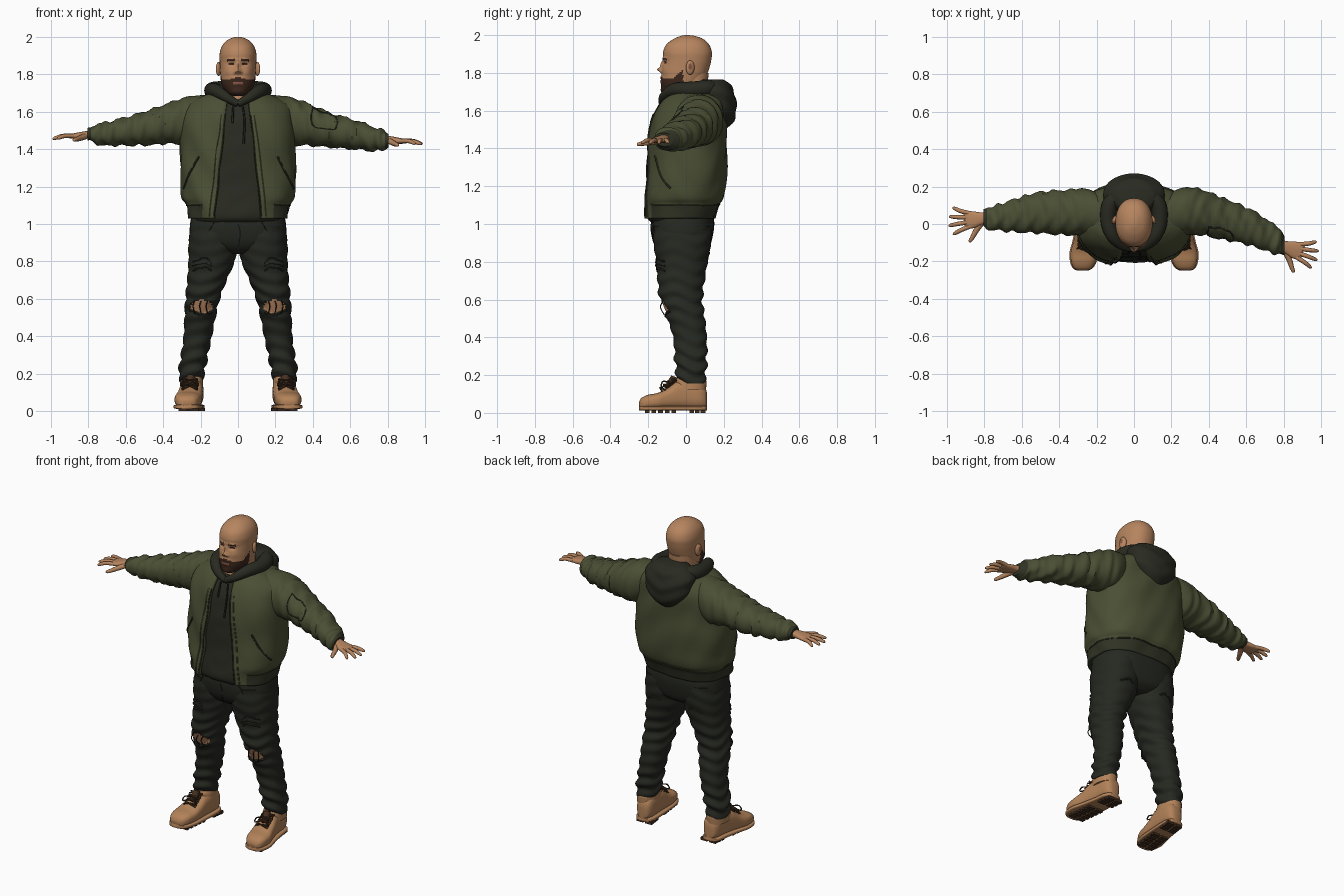
import bpy, bmesh
from math import sin, cos, asin, tau, exp
from mathutils import Vector, Matrix
from mathutils.bvhtree import BVHTree

if bpy.data.objects.get("Cube"):
    bpy.data.objects.remove(bpy.data.objects["Cube"])

X, Y, Z = Vector((1, 0, 0)), Vector((0, 1, 0)), Vector((0, 0, 1))
AXES = {"z": (X, Y, Z), "x": (Y, Z, X), "y": (X, Z, Y)}
SIDES = {"left": Matrix(), "right": Matrix.Scale(-1, 4, X)}


def material(name, *rgb):
    m = bpy.data.materials.new(name)
    m.use_nodes = True
    m.diffuse_color = (*rgb, 1)
    m.node_tree.nodes["Principled BSDF"].inputs["Base Color"].default_value = (*rgb, 1)
    return m


SKIN = material("skin", .47, .235, .115)
LIP = material("lips", .24, .09, .055)
HAIR = material("dark brown hair", .045, .02, .012)
GREEN = material("olive jacket", .07, .078, .034)
RIB = material("dark olive ribbing", .03, .033, .018)
HOODIE = material("charcoal hoodie", .022, .023, .015)
DENIM = material("black denim", .019, .021, .015)
TAN = material("tan leather", .45, .225, .1)
LACE = material("brown lace", .06, .03, .015)


def spline(rows, steps):
    """Smooth interpolation through rows of numbers."""
    rows = [Vector(r) for r in rows]
    ext = [rows[0]] + rows + [rows[-1]]
    out = []
    for a, b, c, d in zip(ext, ext[1:], ext[2:], ext[3:]):
        for i in range(steps):
            t = i / steps
            out.append(b + (c - a) * (t / 2) + (a * 2 - b * 5 + c * 4 - d) * (t * t / 2)
                       + (b * 3 - a - c * 3 + d) * (t ** 3 / 2))
    return out + [rows[-1]]


def finish(name, bm, mats, paint=None):
    me = bpy.data.meshes.new(name)
    bm.normal_update()
    for f in bm.faces:
        f.smooth = True
        if paint:
            f.material_index = paint(f.calc_center_median())
    bm.to_mesh(me)
    bm.free()
    for m in mats:
        me.materials.append(m)
    ob = bpy.data.objects.new(name, me)
    bpy.context.collection.objects.link(ob)
    return ob


def sheet(name, grid, mats, closed, xf, paint=None):
    """Join rows of points into a surface; closed rows get end caps."""
    bm = bmesh.new()
    rows = [[bm.verts.new(xf @ p) for p in row] for row in grid]
    n = len(rows[0])
    for lo, hi in zip(rows, rows[1:]):
        for j in range(n if closed else n - 1):
            k = (j + 1) % n
            bm.faces.new((lo[j], lo[k], hi[k], hi[j]))
    if closed:
        bm.faces.new(rows[0])
        bm.faces.new(rows[-1])
        bmesh.ops.recalc_face_normals(bm, faces=bm.faces[:])
    return finish(name, bm, mats, paint)


def loft(name, rings, mats, axis="z", segs=48, steps=6, power=2.2,
         warp=None, paint=None, gap=None, xf=Matrix()):
    """Rings are (position, low u, high u, low v, high v) along an axis."""
    u, v, w = AXES[axis]
    grid = []
    for pos, a0, a1, b0, b1 in spline(rings, steps):
        mid = w * pos + u * (a0 + a1) / 2 + v * (b0 + b1) / 2
        start = asin((gap(pos) * 2 / (a1 - a0)) ** (power / 2)) if gap else 0
        row = []
        for j in range(segs + 1 if gap else segs):
            th = start + (tau - 2 * start) * j / segs
            s, c = (abs(q) ** (2 / power) * (1 if q > 0 else -1) for q in (sin(th), cos(th)))
            d = u * s * (a1 - a0) / 2 - v * c * (b1 - b0) / 2
            p = mid + d
            row.append(p + d.normalized() * warp(p) if warp else p)
        grid.append(row)
    return sheet(name, grid, mats, not gap, xf, paint)


def body(rings):
    return [(z, -r, r, front, back) for z, r, front, back in rings]


def tube(name, pts, mat, xf=Matrix(), segs=8, steps=4):
    """Points are (x, y, z, radius)."""
    rows = spline(pts, steps)
    way = (rows[-1] - rows[0]).to_3d()
    ref = X if abs(way.z) > .8 * way.length and way.length > 0 else Z
    grid = []
    for i, r in enumerate(rows):
        t = (rows[min(i + 1, len(rows) - 1)] - rows[max(i - 1, 0)]).to_3d()
        u = t.cross(ref).normalized()
        v = t.cross(u).normalized()
        grid.append([r.to_3d() + (u * cos(tau * j / segs) + v * sin(tau * j / segs)) * r.w
                     for j in range(segs)])
    return sheet(name, grid, [mat], True, xf)


def seam(name, target, pts, mat, radius=.004, steps=6):
    """Thin raised line that follows the surface of another part."""
    tree = BVHTree.FromPolygons([v.co for v in target.data.vertices],
                                [p.vertices for p in target.data.polygons])
    path = [(*tree.find_nearest(p)[0], radius) for p in spline(pts, steps)]
    return tube(name, path, mat, steps=1, segs=6)


def solid(name, mat, xf, ball=True):
    bm = bmesh.new()
    if ball:
        bmesh.ops.create_uvsphere(bm, u_segments=20, v_segments=12, radius=1, matrix=xf)
    else:
        bmesh.ops.create_cube(bm, size=1, matrix=xf)
    bmesh.ops.recalc_face_normals(bm, faces=bm.faces[:])
    return finish(name, bm, [mat])


# Head: facial relief is a set of soft bumps (x, z, width, height, amount)
BUMPS = [(0, 1.845, .01, .02, .012), (0, 1.817, .013, .012, .024), (.015, 1.808, .008, .008, .01),
         (.03, 1.877, .028, .008, .007), (.034, 1.853, .016, .009, -.01), (.05, 1.815, .02, .02, .004),
         (0, 1.753, .02, .007, .005), (0, 1.705, .03, .015, .007), (0, 1.776, .03, .007, .005)]


def face_relief(p):
    if p.y > -.03:
        return 0
    return sum(k * exp(-((abs(p.x) - x) / w) ** 2 - ((p.z - z) / h) ** 2) for x, z, w, h, k in BUMPS)


def face_paint(c):
    x = abs(c.x)
    if c.y > 0:
        return 0
    if c.y < -.08 and x < .026 and abs(c.z - 1.753) < .006:
        return 2
    if c.y < -.08 and (abs(x - .037) < .023 and abs(c.z - 1.879 + x * .1) < .006
                       or abs(x - .034) < .014 and abs(c.z - 1.853) < .005):
        return 1
    cheek = 1.785 - x * .25 if x < .06 else 1.77 + max(0, c.y + .07) * .9
    return 1 if c.z < cheek and c.y < -.015 else 0


loft("head", body([(1.685, .03, -.11, -.02), (1.70, .058, -.125, .03), (1.74, .086, -.132, .08),
                   (1.79, .094, -.13, .11), (1.83, .096, -.126, .125), (1.87, .098, -.12, .134),
                   (1.91, .098, -.121, .137), (1.95, .086, -.104, .122), (1.98, .06, -.065, .09),
                   (1.996, .026, -.025, .045), (2.0, .005, 0, .012)]),
     [SKIN, HAIR, LIP], segs=96, steps=8, warp=face_relief, paint=face_paint)
loft("neck", body([(1.6, .09, -.1, .1), (1.69, .085, -.075, .11), (1.8, .08, -.06, .12)]), [SKIN])
for side, flip in SIDES.items():
    tilt = flip @ Matrix.Translation((.104, .022, 1.828)) @ Matrix.Rotation(.35, 4, "Z")
    solid(side + "_ear", SKIN, tilt @ Matrix.Diagonal((.012, .024, .038, 1)))
    solid(side + "_ear_hollow", LIP, tilt @ Matrix.Translation((.007, -.003, .004))
          @ Matrix.Diagonal((.006, .012, .02, 1)))

# Hoodie with a draped hood
loft("hoodie", body([(1.01, .235, -.185, .13), (1.05, .25, -.205, .15), (1.2, .27, -.185, .18),
                     (1.4, .27, -.175, .18), (1.55, .25, -.15, .18), (1.62, .18, -.12, .16),
                     (1.66, .12, -.09, .13)]), [HOODIE], power=2.5,
     warp=lambda p: .003 * sin(50 * p.z + 12 * sin(9 * p.x)))
half = [(.06, -.115, 1.675, .026), (.115, -.06, 1.71, .036), (.138, .03, 1.712, .042), (.115, .12, 1.717, .045)]
front = (0, -.128, 1.642, .018)
tube("hood_collar", [front, *half, (0, .175, 1.717, .045), *[(-x, *r) for x, *r in half[::-1]], front],
     HOODIE, segs=16, steps=8)
loft("hood", body([(1.5, .03, .17, .212), (1.54, .09, .13, .25), (1.6, .14, .08, .267), (1.67, .163, .06, .262),
                   (1.73, .15, .06, .24), (1.765, .1, .08, .2)]), [HOODIE],
     warp=lambda p: .004 * sin(70 * p.z - 30 * abs(p.x)))
tube("long_drawstring", [(.025, -.14, 1.63, .005), (.035, -.165, 1.55, .005), (.03, -.185, 1.43, .006)], DENIM)
tube("short_drawstring", [(-.025, -.14, 1.63, .005), (-.03, -.165, 1.54, .006)], DENIM)


# Open bomber jacket
def opening(z):
    return .125 - max(0, z - 1.05) * .11


jacket = loft("jacket", body([(1.03, .262, -.228, .155), (1.1, .276, -.226, .178), (1.14, .3, -.222, .2),
                              (1.22, .306, -.212, .213), (1.4, .306, -.204, .216), (1.54, .3, -.185, .212),
                              (1.62, .28, -.152, .205), (1.67, .22, -.115, .19), (1.7, .15, -.085, .16)]),
              [GREEN, RIB], segs=96, power=2.5, gap=opening,
              warp=lambda p: .004 * sin(26 * p.z + 14 * p.x + 3 * sin(16 * p.y)) + .002 * sin(45 * p.x + 20 * p.z),
              paint=lambda c: int(c.z < 1.1 and not (c.y < 0 and abs(c.x) < .19)))
thick = jacket.modifiers.new("thickness", "SOLIDIFY")
thick.thickness, thick.offset = .02, -1
for side, s in (("left", 1), ("right", -1)):
    seam(side + "_zip", jacket, [(s * opening(z), -.21, z) for z in (1.04, 1.2, 1.4, 1.6)], RIB)
    seam(side + "_placket_stitch", jacket, [(s * (opening(z) + .03), -.21, z) for z in (1.04, 1.2, 1.4, 1.6)], GREEN)
    seam(side + "_pocket", jacket, [(s * .22, -.18, 1.36), (s * .265, -.14, 1.26), (s * .29, -.08, 1.19)], RIB, .006)
    seam(side + "_hem_line", jacket, [(s * .2, -.2, 1.1), (s * .28, 0, 1.1), (s * .15, .17, 1.1), (0, .18, 1.1)], RIB)


# Sleeves with folds and ribbed cuffs
def folds(p):
    a = abs(p.x)
    return min(1, max(0, a - .2) * 5) * (.006 * sin(75 * a + 14 * p.z + 2 * sin(22 * p.y))
                                         + .003 * sin(120 * a - 40 * p.y))


SLEEVES = {
    "left": [(.17, -.05, .16, 1.48, 1.69), (.27, -.06, .195, 1.42, 1.68), (.36, -.06, .185, 1.42, 1.65),
             (.5, -.085, .13, 1.41, 1.59), (.62, -.115, .08, 1.4, 1.555), (.72, -.15, .02, 1.39, 1.52),
             (.775, -.165, -.03, 1.395, 1.5), (.805, -.165, -.065, 1.41, 1.485)],
    "right": [(-.17, -.05, .16, 1.48, 1.69), (-.27, -.06, .19, 1.42, 1.68), (-.36, -.06, .182, 1.43, 1.65),
              (-.5, -.05, .172, 1.42, 1.6), (-.62, -.045, .14, 1.42, 1.565), (-.72, -.035, .105, 1.42, 1.54),
              (-.775, -.03, .09, 1.435, 1.525), (-.805, -.015, .075, 1.45, 1.505)]}
sleeve = {side: loft(side + "_sleeve", rings, [GREEN, RIB], axis="x", steps=9, warp=folds,
                     paint=lambda c: int(abs(c.x) > .785)) for side, rings in SLEEVES.items()}
seam("sleeve_pocket", sleeve["left"], [(.4, -.02, 1.63), (.46, -.03, 1.61), (.52, -.05, 1.58), (.52, -.09, 1.51),
                                       (.46, -.08, 1.51), (.4, -.06, 1.53), (.4, -.02, 1.63)], RIB)

# Hands, built pointing along x with the thumb towards the front
WRISTS = {"left": ((.79, -.117, 1.452), -.28, .1), "right": ((.79, .032, 1.478), -.1, .09)}
for side, (spot, turn, dip) in WRISTS.items():
    xf = (SIDES[side] @ Matrix.Translation(spot) @ Matrix.Rotation(turn, 4, "Z") @ Matrix.Rotation(dip, 4, "Y"))
    loft(side + "_palm", [(-.03, -.03, .03, -.025, .022), (.02, -.032, .032, -.02, .02), (.07, -.047, .043, -.017, .016),
                          (.105, -.046, .046, -.012, .012), (.118, -.036, .036, -.006, .007)],
         [SKIN], axis="x", segs=24, power=2.5, xf=xf)
    for name, y, reach, fan in (("index", -.036, .082, -.03), ("middle", -.012, .1, -.008),
                                ("ring", .012, .093, .014), ("little", .035, .07, .034)):
        tube(f"{side}_{name}_finger", [(.09, y, 0, .012), (.1 + reach * .5, y + fan * .5, .005, .0115),
                                       (.1 + reach * .93, y + fan, -.003, .009),
                                       (.1 + reach * 1.05, y + fan * 1.1, -.006, .003)], SKIN, xf)
    tube(side + "_thumb", [(.025, -.02, -.006, .017), (.06, -.06, -.014, .015), (.085, -.096, -.018, .012),
                           (.1, -.114, -.02, .009), (.104, -.119, -.02, .003)], SKIN, xf)

# Ripped jeans
hips = loft("hips", body([(.84, .07, -.11, .08), (.87, .17, -.15, .12), (.92, .25, -.175, .138),
                          (1.0, .256, -.185, .15), (1.07, .24, -.17, .14)]), [DENIM], power=2.6)
seam("fly", hips, [(0, -.19, 1.0), (.012, -.19, .95), (0, -.16, .87)], DENIM)


def knee_hole(p):
    return ((abs(p.x) - .195) / .058) ** 2 + ((p.z - .557) / .038) ** 2 < 1 and p.y < -.04


def creases(p):
    if knee_hole(p):
        return -.008
    bunch = .007 * exp(-((p.z - .25) / .1) ** 2) + .005 * exp(-((p.z - .6) / .12) ** 2) + .002
    return bunch * sin(85 * p.z + 18 * p.x + 2 * sin(25 * p.y))


LEG = [(.155, .192, .308, -.04, .1), (.21, .18, .314, -.052, .106), (.3, .163, .302, -.06, .11),
       (.4, .14, .29, -.068, .11), (.5, .122, .285, -.1, .1), (.6, .1, .278, -.138, .087),
       (.7, .062, .27, -.15, .098), (.8, .018, .264, -.157, .115), (.9, .004, .264, -.172, .132),
       (.99, .02, .25, -.17, .135)]
for side, xf in SIDES.items():
    s = 1 if side == "left" else -1
    leg = loft(side + "_trouser_leg", LEG, [DENIM, SKIN], segs=72, steps=9, warp=creases,
               paint=lambda c: int(knee_hole(c)), xf=xf)
    for i in range(3):
        z = .815 - i * .025
        seam(f"{side}_thigh_tear_{i}", leg, [(s * .14, -.17, z - .02), (s * .18, -.17, z),
                                             (s * .25, -.12, z - .012)], DENIM, .006)
        x = .16 + i * .035
        tube(f"{side}_knee_thread_{i}", [(s * x, -.12, .595, .003), (s * (x + .01), -.135, .56, .003),
                                         (s * x, -.115, .52, .003)], DENIM, segs=5)
    seam(side + "_knee_fray", leg, [(s * .14, -.1, .53), (s * .19, -.11, .515), (s * .25, -.08, .54)], DENIM, .008)
    seam(side + "_front_pocket", hips, [(s * .13, -.18, 1.01), (s * .17, -.17, .95), (s * .25, -.08, .93)], DENIM)
    seam(side + "_back_tear", leg, [(s * .1, .13, .83), (s * .14, .13, .845), (s * .2, .12, .82)], HOODIE, .006)

# Work boots: upper, collar, sole, lugs and laces
UPPER = [(-.248, .25, .3, .03, .06), (-.235, .225, .322, .02, .08), (-.2, .205, .336, .02, .096),
         (-.15, .194, .338, .02, .106), (-.1, .19, .325, .02, .13), (-.05, .187, .314, .02, .165),
         (.01, .184, .302, .02, .178), (.07, .186, .294, .02, .17), (.1, .198, .28, .025, .14), (.11, .215, .262, .03, .11)]
SOLE = [(y, a - .006, b + .006, .012, .036) for y, a, b, *rest in UPPER]
for side, xf in SIDES.items():
    loft(side + "_boot", UPPER, [TAN], axis="y", power=2.7, xf=xf)
    loft(side + "_boot_sole", SOLE, [TAN], axis="y", power=5, xf=xf)
    loft(side + "_boot_collar", [(.12, .186, .31, -.065, .106), (.165, .188, .308, -.06, .108),
                                 (.185, .195, .302, -.05, .1)], [TAN], xf=xf)
    for i, y in enumerate((-.205, -.17, -.135, -.1, -.065, .03, .06, .09)):
        mid = .24 - y * .12
        for k in (-1, 1):
            solid(f"{side}_lug_{i}_{k}", LACE, xf @ Matrix.Translation((mid + k * .03, y, .009))
                  @ Matrix.Diagonal((.046, .024, .018, 1)), ball=False)
    tube(side + "_tongue", [(.262, -.1, .128, .02), (.256, -.075, .155, .026), (.252, -.06, .19, .02)], LACE, xf)
    for i in range(4):
        y, z = -.125 + i * .02, .126 + i * .016
        for k in (-1, 1):
            tube(f"{side}_lace_{i}_{k}", [(.258 - k * .042, y, z - .012, .005), (.258, y - .012, z + .008, .005),
                                          (.258 + k * .042, y + .014, z - .004, .005)], LACE, xf, segs=6)
    for k in (-1, 1):
        tube(f"{side}_bow_{k}", [(.258, -.1, .165, .004), (.258 + k * .035, -.125, .165, .004),
                                 (.258 + k * .045, -.13, .135, .004), (.258, -.1, .155, .004)], LACE, xf, segs=6)

bpy.ops.object.select_all(action="DESELECT")
for ob in bpy.context.collection.objects:
    if ob.type == "MESH":
        ob.select_set(True)
        bpy.context.view_layer.objects.active = ob
bpy.ops.object.shade_smooth_by_angle(angle=.8)
